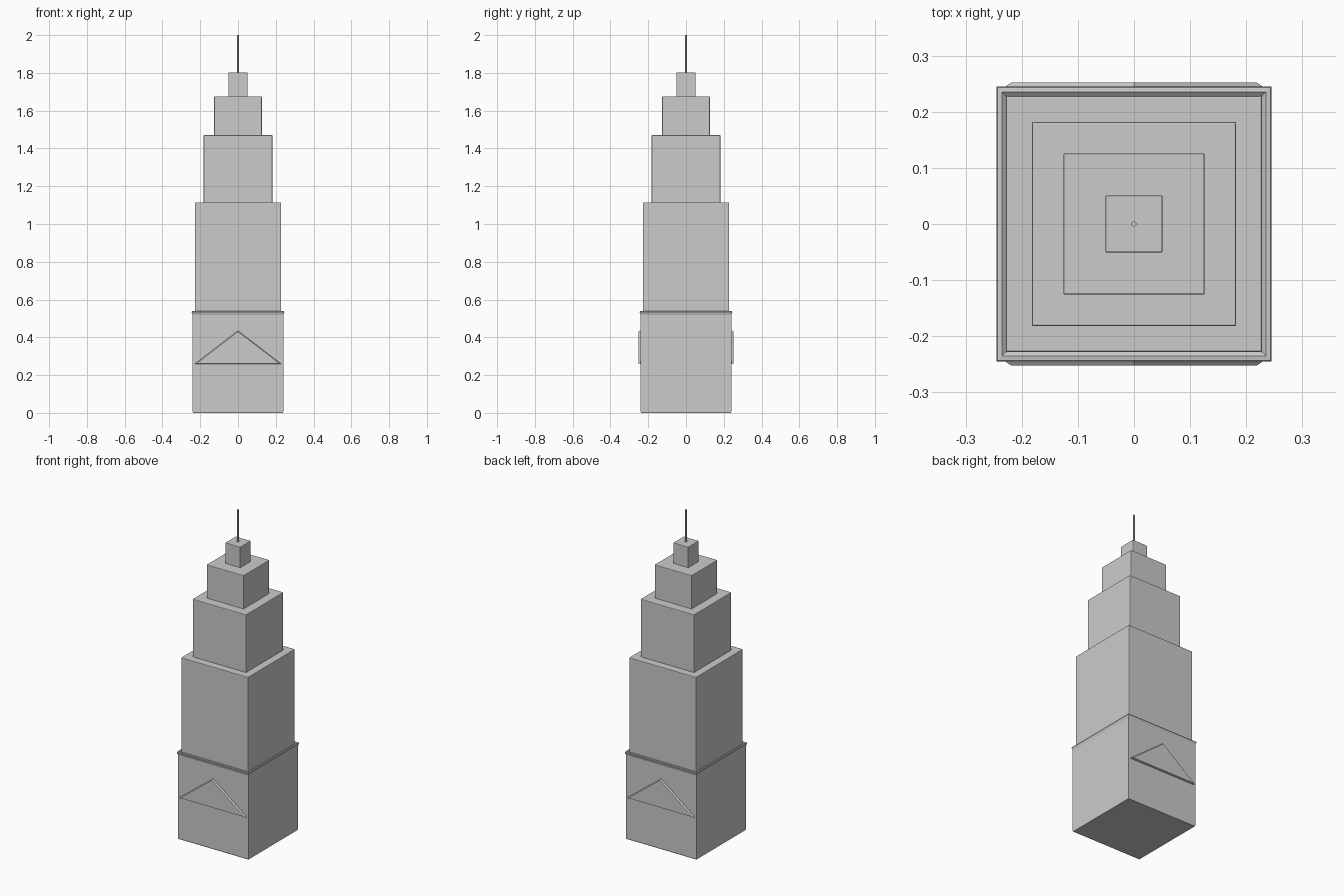
import bpy, bmesh
from math import radians

if "Cube" in bpy.data.objects:
    bpy.data.objects.remove(bpy.data.objects["Cube"])


def finish(name, bm, bevel=0.0):
    bmesh.ops.recalc_face_normals(bm, faces=bm.faces[:])
    mesh = bpy.data.meshes.new(name)
    bm.to_mesh(mesh)
    bm.free()
    obj = bpy.data.objects.new(name, mesh)
    bpy.context.collection.objects.link(obj)
    if bevel:
        mod = obj.modifiers.new("edge_bevel", 'BEVEL')
        mod.width = bevel
        mod.segments = 2
        mod.limit_method = 'ANGLE'
        mod.angle_limit = radians(40)
    return obj


def square_stack(name, profile, bevel=0.0):
    """Loft square rings given as (half width, z), capped at both ends."""
    bm = bmesh.new()
    rings = [[bm.verts.new((sx * h, sy * h, z))
              for sx, sy in ((-1, -1), (1, -1), (1, 1), (-1, 1))]
             for h, z in profile]
    for a, b in zip(rings, rings[1:]):
        for i in range(4):
            j = (i + 1) % 4
            bm.faces.new((a[i], a[j], b[j], b[i]))
    bm.faces.new(rings[0])
    bm.faces.new(rings[-1])
    return finish(name, bm, bevel)


# Podium with a thin flared cornice
square_stack("podium", [(0.238, 0.0), (0.24, 0.006), (0.24, 0.517),
                        (0.245, 0.533), (0.243, 0.538), (0.235, 0.539),
                        (0.228, 0.533)])

# Stepped tower tiers: half width, bottom, top
tiers = [(0.228, 0.5, 1.115), (0.182, 1.11, 1.47),
         (0.126, 1.465, 1.675), (0.051, 1.67, 1.802)]
for n, (h, z0, z1) in enumerate(tiers, 1):
    square_stack(f"tier_{n}", [(h, z0), (h, z1)], 0.003)

# Triangular gables on the front and back, with chamfered outer edges
for name, s in (("front_gable", -1), ("back_gable", 1)):
    bm = bmesh.new()
    layers = [[bm.verts.new((x * w, s * y, 0.32 + z * w))
               for x, z in ((-0.228, -0.06), (0.228, -0.06), (0, 0.115))]
              for y, w in ((0.23, 1.0), (0.246, 1.0), (0.252, 0.96))]
    for a, b in zip(layers, layers[1:]):
        for i in range(3):
            j = (i + 1) % 3
            bm.faces.new((a[i], a[j], b[j], b[i]))
    bm.faces.new(layers[0])
    bm.faces.new(layers[-1])
    finish(name, bm)

# Slim spire
bpy.ops.mesh.primitive_cylinder_add(vertices=12, radius=0.0045, depth=0.205,
                                    location=(0, 0, 1.8975))
spire = bpy.context.object
spire.name = "spire"
bpy.ops.object.shade_smooth_by_angle(angle=radians(40))
